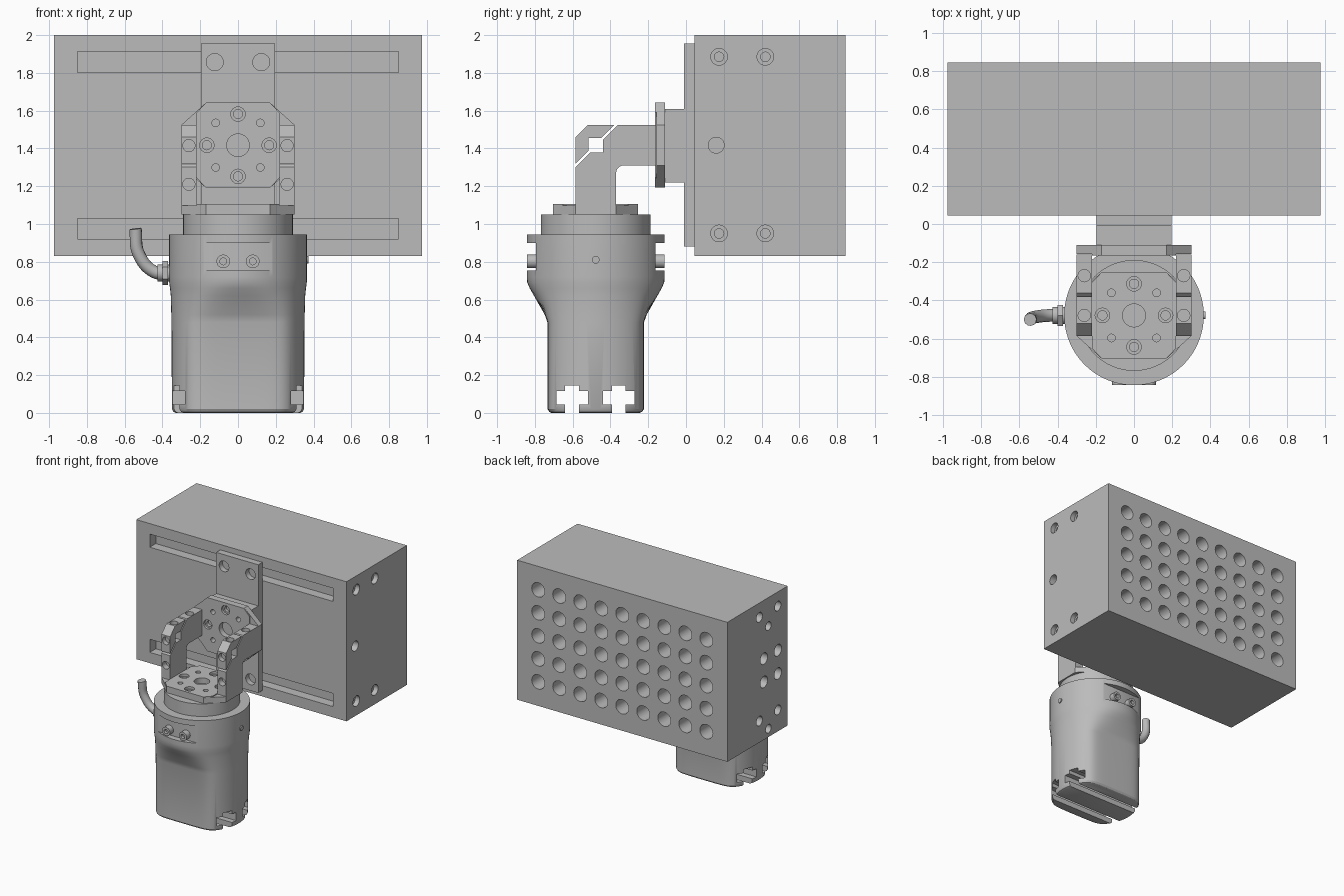
import bpy, bmesh, math
from mathutils import Vector, Matrix

if "Cube" in bpy.data.objects:
    bpy.data.objects.remove(bpy.data.objects["Cube"])

grey = bpy.data.materials.new("machined_grey")
grey.use_nodes = True
colour = (0.5, 0.5, 0.5, 1)
grey.diffuse_color = colour
grey.node_tree.nodes["Principled BSDF"].inputs["Base Color"].default_value = colour

CY = -0.478   # motor axis, y
CZ = 1.417    # upper joint axis, z


# ---- helpers: each adds one closed shape to a bmesh ----
def box(bm, x0, x1, y0, y1, z0, z1):
    size = Matrix.Diagonal((x1 - x0, y1 - y0, z1 - z0, 1))
    mid = Matrix.Translation(((x0 + x1) / 2, (y0 + y1) / 2, (z0 + z1) / 2))
    bmesh.ops.create_cube(bm, size=1, matrix=mid @ size)


def rod(bm, start, direction, r, length, seg=32):
    d = Vector(direction).normalized()
    m = Matrix.Translation(Vector(start) + d * length / 2) @ d.to_track_quat('Z', 'Y').to_matrix().to_4x4()
    bmesh.ops.create_cone(bm, cap_ends=True, segments=seg, radius1=r, radius2=r, depth=length, matrix=m)


def hole(bm, point, inward, r, depth):
    d = Vector(inward).normalized()
    rod(bm, Vector(point) - d * 0.02, d, r, depth + 0.02)


def prism(bm, points, direction):
    face = bm.faces.new([bm.verts.new(p) for p in points])
    ext = bmesh.ops.extrude_face_region(bm, geom=[face])["geom"]
    bmesh.ops.translate(bm, vec=direction, verts=[v for v in ext if isinstance(v, bmesh.types.BMVert)])


def part(name, bm, matrix=None):
    if matrix:
        bm.transform(matrix)
    bmesh.ops.recalc_face_normals(bm, faces=bm.faces[:])
    me = bpy.data.meshes.new(name)
    bm.to_mesh(me)
    bm.free()
    ob = bpy.data.objects.new(name, me)
    bpy.context.collection.objects.link(ob)
    me.materials.append(grey)
    return ob


def activate(ob):
    bpy.ops.object.select_all(action='DESELECT')
    ob.select_set(True)
    bpy.context.view_layer.objects.active = ob


def cut(ob, bm, matrix=None):
    cutter = part("cutter", bm, matrix)
    cutter.hide_render = True
    mod = ob.modifiers.new("cut", 'BOOLEAN')
    mod.operation, mod.solver, mod.object = 'DIFFERENCE', 'EXACT', cutter
    activate(ob)
    bpy.ops.object.modifier_apply(modifier=mod.name)
    bpy.data.objects.remove(cutter)


def simple(name, shape, *args):
    bm = bmesh.new()
    shape(bm, *args)
    return part(name, bm)


# ---- large perforated block ----
W = 0.975
block = simple("perforated_block", box, -W, W, 0.045, 0.845, 0.83, 2.0)
bm = bmesh.new()
for i in range(-4, 5):
    for j in range(-2, 3):
        hole(bm, (i * 0.195, 0.845, CZ + j * 0.193), (0, -1, 0), 0.06, 0.15)
for z in (0.975, 1.857):
    box(bm, -0.85, 0.85, 0, 0.125, z - 0.055, z + 0.055)
for y in (0.175, 0.42):
    for z in (0.95, 1.885):
        hole(bm, (W, y, z), (-1, 0, 0), 0.044, 0.04)
    for z in (1.01, 1.88):
        hole(bm, (-W, y, z), (1, 0, 0), 0.04, 0.1)
for y in (0.175, 0.36):
    for z in (1.315, 1.51):
        hole(bm, (-W, y, z), (1, 0, 0), 0.048, 0.1)
for z in (0.9, 1.76):
    hole(bm, (-W, 0.3, z), (1, 0, 0), 0.036, 0.1)
hole(bm, (W, 0.16, CZ), (-1, 0, 0), 0.042, 0.1)
cut(block, bm)
bm = bmesh.new()
for y in (0.175, 0.42):
    for z in (0.95, 1.885):
        hole(bm, (W, y, z), (-1, 0, 0), 0.025, 0.1)
cut(block, bm)

# ---- mounting plate and spacer ----
plate = simple("mounting_plate", box, -0.195, 0.195, -0.01, 0.045, 0.88, 1.955)
bm = bmesh.new()
for x in (-0.123, 0.123):
    for z in (0.975, 1.857):
        hole(bm, (x, -0.01, z), (0, 1, 0), 0.045, 0.045)
cut(plate, bm)
simple("spacer_block", box, -0.195, 0.195, -0.11, -0.01, 1.22, 1.61)


# ---- drilled octagonal flanges ----
def octagon(a, b, c, d, z):
    quarter = [(a, b), (c, d)]
    return [(sx * x, sy * y, z) for sx, sy, pts in
            ((1, 1, quarter), (-1, 1, quarter[::-1]), (-1, -1, quarter), (1, -1, quarter[::-1]))
            for x, y in pts]


def flange(name, matrix):
    bm = bmesh.new()
    prism(bm, octagon(0.3, 0.107, 0.17, 0.225, 0), (0, 0, 0.047))
    ob = part(name, bm, matrix)
    bm = bmesh.new()
    prism(bm, octagon(0.22, 0.172, 0.17, 0.225, 0.04), (0, 0, 0.015))
    pad = part(name + "_pad", bm, matrix)
    wide, narrow = bmesh.new(), bmesh.new()
    hole(wide, (0, 0, 0.055), (0, 0, -1), 0.06, 0.045)
    for k in range(4):
        turn = Matrix.Rotation(k * math.pi / 2, 4, 'Z')
        hole(wide, turn @ Vector((0.165, 0, 0.055)), (0, 0, -1), 0.038, 0.02)
        hole(narrow, turn @ Vector((0.165, 0, 0.055)), (0, 0, -1), 0.024, 0.045)
        hole(wide, turn @ Vector((0.118, 0.118, 0.055)), (0, 0, -1), 0.02, 0.045)
    for target in (ob, pad):
        cut(target, wide.copy(), matrix)
        cut(target, narrow.copy(), matrix)
    wide.free()
    narrow.free()


flange("lower_flange", Matrix.Translation((0, CY, 1.05)))
flange("upper_flange", Matrix.Translation((0, -0.11, CZ)) @ Matrix.Rotation(math.pi / 2, 4, 'X'))

# ---- elbow arms: split clamp with a square opening ----
fillet = [(-0.33 - 0.04 * math.cos(a), 1.27 + 0.04 * math.sin(a))
          for a in (k * math.pi / 12 for k in range(7))]
profile = [(-0.585, 1.09), (-0.37, 1.09)] + fillet + [
    (-0.16, 1.31), (-0.16, 1.525), (-0.52, 1.525), (-0.585, 1.46)]
for name, x in (("left_arm", 0.26), ("right_arm", -0.26)):
    bm = bmesh.new()
    prism(bm, [(x - 0.04, y, z) for y, z in profile], (0.08, 0, 0))
    arm = part(name, bm)
    bm = bmesh.new()
    hole(bm, (x, -0.585, 1.21), (0, 1, 0), 0.032, 0.05)
    hole(bm, (x, -0.27, 1.525), (0, 0, -1), 0.032, 0.05)
    hole(bm, (x, -0.585, 1.415), (0, 1, 0), 0.032, 0.04)
    hole(bm, (x, CY, 1.525), (0, 0, -1), 0.032, 0.04)
    cut(arm, bm)
    bm = bmesh.new()
    box(bm, x - 0.1, x + 0.1, -0.516, -0.44, 1.379, 1.455)
    cut(arm, bm)
    bm = bmesh.new()
    box(bm, -0.1, 0.1, -0.3, 0.3, -0.006, 0.006)
    cut(arm, bm, Matrix.Translation((x, CY, CZ)) @ Matrix.Rotation(math.pi / 4, 4, 'X'))

# ---- motor housing: round top blending to a flat-sided base ----
N = 96
rings = [(0, .33, .235), (.006, .342, .247), (.02, .35, .256), (.48, .352, .257),
         (.52, .353, .272), (.62, .356, .345), (.66, .36, .4), (.69, .364, .5),
         (.72, .365, 1), (.945, .365, 1)]
bm = bmesh.new()
loops = []
for z, r, h in rings:
    loop = []
    for k in range(N):
        a = math.tau * k / N
        s = r * math.sin(a)
        loop.append(bm.verts.new((r * math.cos(a), CY + s / (1 + (abs(s) / h) ** 10) ** 0.1, z)))
    loops.append(loop)
for lo, hi in zip(loops, loops[1:]):
    for k in range(N):
        bm.faces.new((lo[k], lo[(k + 1) % N], hi[(k + 1) % N], hi[k]))
bm.faces.new(loops[0][::-1])
bm.faces.new(loops[-1])
housing = part("motor_housing", bm)

# T slots under the base, flat screw recesses front and back
narrow, wide = bmesh.new(), bmesh.new()
for y in (CY - 0.125, CY + 0.122):
    box(narrow, -0.5, 0.5, y - 0.037, y + 0.037, -0.1, 0.145)
    box(wide, -0.5, 0.5, y - 0.083, y + 0.083, 0.045, 0.115)
for s in (-1, 1):
    ys = sorted((CY + s * 0.317, CY + s * 0.5))
    box(narrow, -0.25, 0.25, *ys, 0.755, 0.9)
cut(housing, narrow)
cut(housing, wide)

simple("housing_collar", rod, (0, CY, 0.94), (0, 0, 1), 0.29, 0.11, 64)

# ---- screws ----
for side, s in (("front", -1), ("back", 1)):
    for x in (-0.078, 0.078):
        screw = simple(side + "_screw", rod, (x, CY + s * 0.31, 0.802), (0, s, 0), 0.036, 0.055)
        bm = bmesh.new()
        hole(bm, (x, CY + s * 0.365, 0.802), (0, -s, 0), 0.018, 0.025)
        cut(screw, bm)
simple("side_pin", rod, (0.34, CY, 0.81), (1, 0, 0), 0.02, 0.033)

# ---- cable with its gland ----
simple("cable_gland", rod, (-0.34, CY, 0.74), (-1, 0, 0), 0.045, 0.085)
simple("gland_nut", rod, (-0.37, CY, 0.74), (-1, 0, 0), 0.064, 0.03, 6)
curve = bpy.data.curves.new("cable", 'CURVE')
curve.dimensions = '3D'
curve.bevel_depth = 0.033
curve.bevel_resolution = 4
curve.use_fill_caps = True
spline = curve.splines.new('BEZIER')
path = [(-0.38, CY, 0.74), (-0.44, CY, 0.745), (-0.525, CY - 0.01, 0.84), (-0.543, CY - 0.022, 0.975)]
spline.bezier_points.add(len(path) - 1)
for p, co in zip(spline.bezier_points, path):
    p.co = co
    p.handle_left_type = p.handle_right_type = 'AUTO'
cable = bpy.data.objects.new("cable", curve)
bpy.context.collection.objects.link(cable)
curve.materials.append(grey)

# ---- smooth round surfaces, keep edges crisp ----
for ob in list(bpy.context.collection.objects):
    if ob.type == 'MESH':
        activate(ob)
        bpy.ops.object.shade_smooth_by_angle(angle=math.radians(30))
